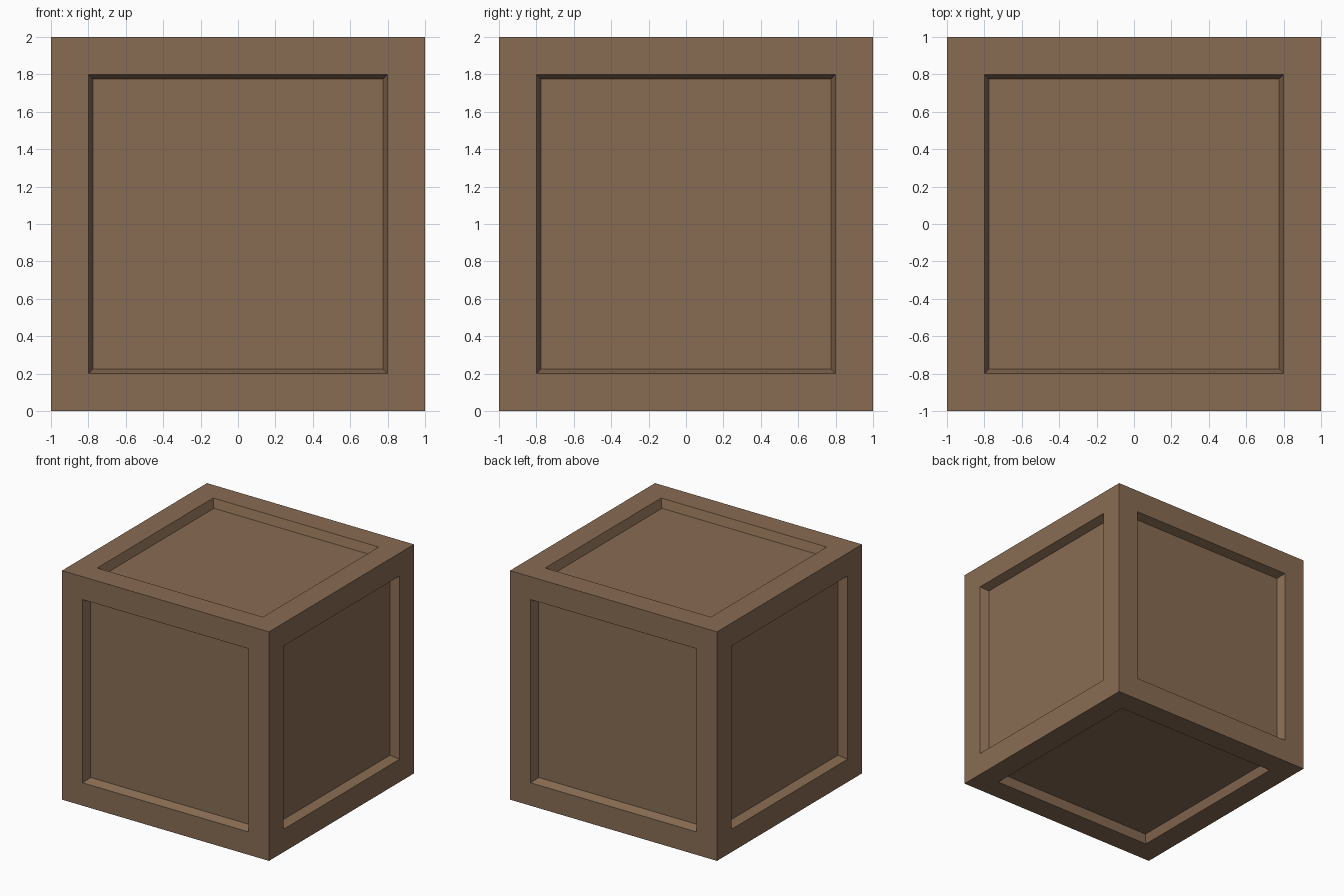
import bpy, bmesh

if "Cube" in bpy.data.objects:
    bpy.data.objects.remove(bpy.data.objects["Cube"])

# Single wood colour
wood = bpy.data.materials.new("brown_wood")
wood.diffuse_color = (0.25, 0.15, 0.086, 1.0)
wood.use_nodes = True
wood.node_tree.nodes["Principled BSDF"].inputs["Base Color"].default_value = wood.diffuse_color

# Crate: cube with a framed, recessed panel on all six sides
bm = bmesh.new()
bmesh.ops.create_cube(bm, size=2.0)
bmesh.ops.translate(bm, verts=bm.verts, vec=(0, 0, 1))
panels = list(bm.faces)
# flat frame
bmesh.ops.inset_individual(bm, faces=panels, thickness=0.2, use_even_offset=True)
# slightly sloped walls down to the panel: shrink each panel and push it inward
bmesh.ops.inset_individual(bm, faces=panels, thickness=0.025, use_even_offset=True)
for f in panels:
    offset = f.normal.copy() * -0.074
    for v in f.verts:
        v.co += offset
bm.normal_update()

mesh = bpy.data.meshes.new("crate")
bm.to_mesh(mesh)
bm.free()
mesh.materials.append(wood)
crate = bpy.data.objects.new("crate", mesh)
bpy.context.collection.objects.link(crate)
